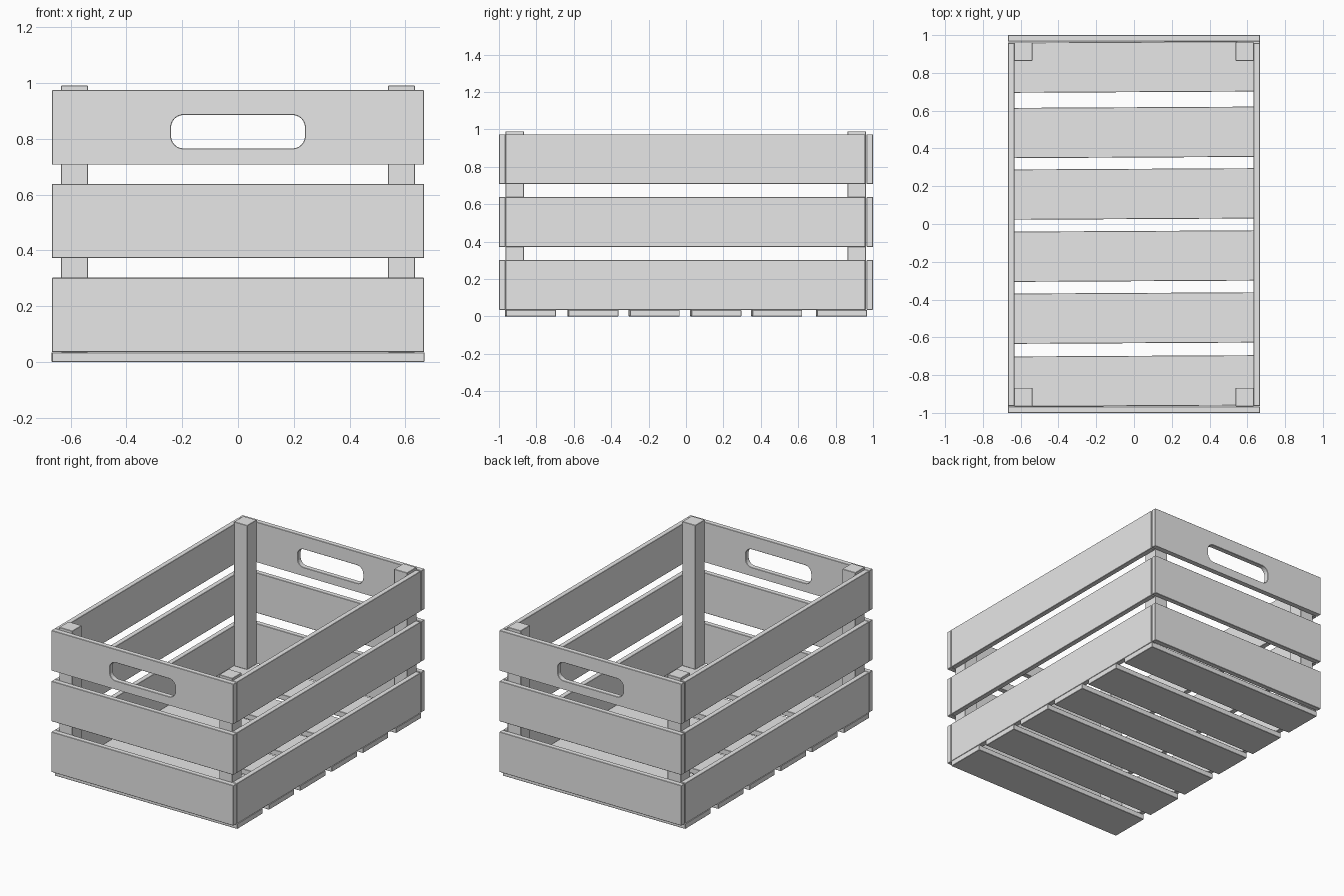
import bpy
import math

cube = bpy.data.objects.get("Cube")
if cube:
    bpy.data.objects.remove(cube, do_unlink=True)

GREY = (0.8, 0.8, 0.8, 1.0)
wood = bpy.data.materials.new("plain_grey")
wood.use_nodes = True
wood.diffuse_color = GREY
wood.node_tree.nodes["Principled BSDF"].inputs["Base Color"].default_value = GREY

BOARD = 0.266            # board height
THICK = 0.034            # board thickness
HALF_X, HALF_Y = 0.667, 1.0
ROWS = {"lower": 0.036, "middle": 0.372, "upper": 0.708}


def box(name, x, y, z, turn=0.0):
    """Box from (min, max) ranges on each axis, turned about its own z axis."""
    ranges = (x, y, z)
    bpy.ops.mesh.primitive_cube_add(size=1, location=[(a + b) / 2 for a, b in ranges])
    ob = bpy.context.object
    ob.name = name
    ob.scale = [b - a for a, b in ranges]
    bpy.ops.object.transform_apply(location=False, rotation=False, scale=True)
    ob.rotation_euler.z = turn
    ob.data.materials.append(wood)
    return ob


def apply_modifier(ob, mod):
    bpy.context.view_layer.objects.active = ob
    bpy.ops.object.modifier_apply(modifier=mod.name)


def soften(ob):
    """Tiny chamfer on the sawn edges."""
    mod = ob.modifiers.new("edge", 'BEVEL')
    mod.width = 0.002
    mod.segments = 1
    mod.limit_method = 'ANGLE'
    mod.angle_limit = math.radians(40)
    apply_modifier(ob, mod)


def cut_handle(board, y):
    """Rounded hand slot through an end board."""
    cutter = box("handle_cutter", (-0.24, 0.24), (y - 0.1, y + 0.1), (0.765, 0.885))
    cutter.hide_render = True
    weights = cutter.data.attributes.new("bevel_weight_edge", 'FLOAT', 'EDGE')
    for e in cutter.data.edges:
        a, b = (cutter.data.vertices[i].co for i in e.vertices)
        weights.data[e.index].value = 1.0 if abs(a.y - b.y) > 0.1 else 0.0
    mod = cutter.modifiers.new("round", 'BEVEL')
    mod.limit_method = 'WEIGHT'
    mod.width = 0.045
    mod.segments = 6
    apply_modifier(cutter, mod)
    cut = board.modifiers.new("slot", 'BOOLEAN')
    cut.operation = 'DIFFERENCE'
    cut.solver = 'EXACT'
    cut.object = cutter
    apply_modifier(board, cut)
    bpy.data.objects.remove(cutter, do_unlink=True)


# End boards, the upper ones with hand slots
for end, s in (("front", -1), ("back", 1)):
    for row, z in ROWS.items():
        ys = sorted((s * HALF_Y, s * (HALF_Y - THICK)))
        board = box(f"{end}_{row}_board", (-HALF_X, HALF_X), ys, (z, z + BOARD))
        if row == "upper":
            cut_handle(board, sum(ys) / 2)
        soften(board)

# Long side boards
for side, s in (("right", -1), ("left", 1)):
    for row, z in ROWS.items():
        xs = sorted((s * HALF_X, s * (HALF_X - THICK)))
        soften(box(f"{side}_{row}_board", xs, (-0.964, 0.958), (z, z + BOARD)))

# Corner posts
for end, ys in (("front", (-0.965, -0.867)), ("back", (0.864, 0.962))):
    for side, s in (("right", -1), ("left", 1)):
        xs = sorted((s * 0.538, s * 0.634))
        soften(box(f"{end}_{side}_post", xs, ys, (0.035, 0.99)))

# Floor slats, laid very slightly askew
for i, y in enumerate((-0.831, -0.498, -0.17, 0.159, 0.485, 0.831)):
    soften(box(f"floor_slat_{i + 1}", (-HALF_X, HALF_X),
               (y - BOARD / 2, y + BOARD / 2), (0, 0.035), math.radians(0.3)))
